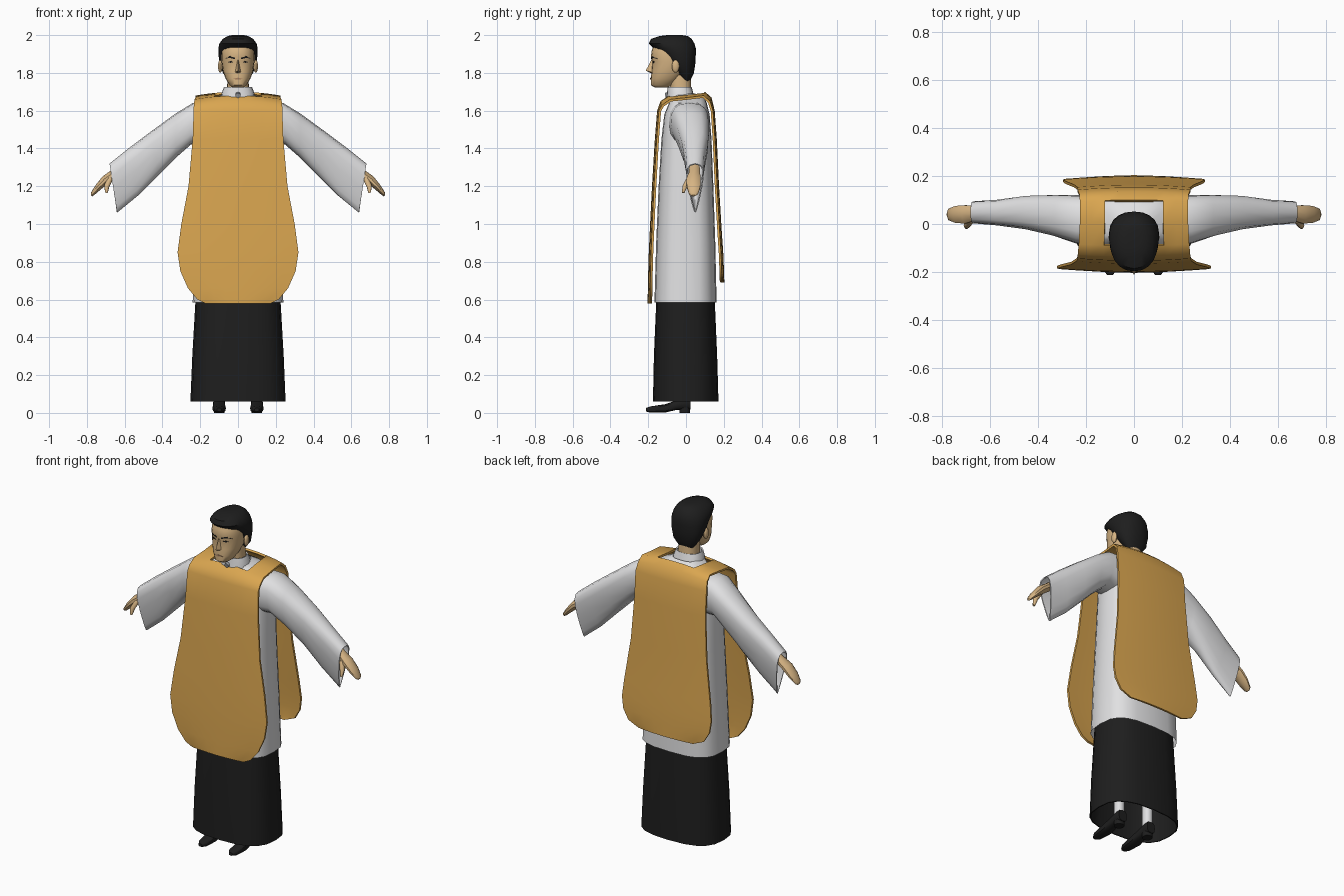
import bpy, bmesh, math
from mathutils import Vector
from mathutils.bvhtree import BVHTree

default = bpy.data.objects.get("Cube")
if default:
    bpy.data.objects.remove(default)


def material(name, red, green, blue):
    mat = bpy.data.materials.new(name)
    mat.use_nodes = True
    mat.diffuse_color = (red, green, blue, 1)
    shader = mat.node_tree.nodes["Principled BSDF"]
    shader.inputs["Base Color"].default_value = (red, green, blue, 1)
    shader.inputs["Roughness"].default_value = 0.8
    return mat


GOLD = material("gold cloth", .70, .38, .08)
WHITE = material("white linen", .75, .75, .76)
BLACK = material("black cloth", .013, .013, .013)
SKIN = material("skin", .68, .46, .23)
LIP = material("lip brown", .38, .21, .11)
GREY = material("grey metal", .30, .31, .33)


def finish(name, bm, mat, thickness=0.0, angle=40):
    """Turn a bmesh into a named, coloured, smooth-shaded object."""
    bmesh.ops.recalc_face_normals(bm, faces=bm.faces)
    if thickness:
        bmesh.ops.solidify(bm, geom=bm.faces[:], thickness=thickness)
        bmesh.ops.recalc_face_normals(bm, faces=bm.faces)
    mesh = bpy.data.meshes.new(name)
    bm.to_mesh(mesh)
    bm.free()
    mesh.materials.append(mat)
    mesh.shade_smooth()
    mesh.set_sharp_from_angle(angle=math.radians(angle))
    obj = bpy.data.objects.new(name, mesh)
    bpy.context.collection.objects.link(obj)
    return obj


def oval(sides, power):
    """Points of a rounded unit outline, starting at the front."""
    points = []
    for i in range(sides):
        a = math.tau * i / sides - math.pi / 2
        c, s = math.cos(a), math.sin(a)
        points.append((math.copysign(abs(c) ** (2 / power), c),
                       math.copysign(abs(s) ** (2 / power), s)))
    return points


def loft(name, rings, mat, caps=True, thickness=0.0, angle=40):
    """Skin a list of closed rings of points."""
    bm = bmesh.new()
    loops = [[bm.verts.new(p) for p in ring] for ring in rings]
    count = len(loops[0])
    for low, high in zip(loops, loops[1:]):
        for i in range(count):
            j = (i + 1) % count
            bm.faces.new((low[i], low[j], high[j], high[i]))
    if caps:
        bm.faces.new(loops[0])
        bm.faces.new(loops[-1])
    return finish(name, bm, mat, thickness, angle)


def upright(name, sections, mat, power=2.3, sides=20, **options):
    """Loft horizontal ovals given as (height, front, back, half width)."""
    rings = [[(c * w, (front + back) / 2 + s * (back - front) / 2, z)
              for c, s in oval(sides, power)]
             for z, front, back, w in sections]
    return loft(name, rings, mat, **options)


def limb(name, sections, mat, across=Vector((0, 1, 0)), sides=10):
    """Loft ovals along a path of (centre, half width, half thickness)."""
    path = (Vector(sections[-1][0]) - Vector(sections[0][0])).normalized()
    up = path.cross(across).normalized()
    rings = [[Vector(p) + across * (c * w) + up * (s * t)
              for c, s in oval(sides, 2)] for p, w, t in sections]
    return loft(name, rings, mat)


def ball(name, centre, size, mat):
    bm = bmesh.new()
    bmesh.ops.create_uvsphere(bm, u_segments=12, v_segments=8, radius=1)
    bmesh.ops.scale(bm, vec=size, verts=bm.verts)
    bmesh.ops.translate(bm, vec=centre, verts=bm.verts)
    return finish(name, bm, mat)


# Long black skirt and white robe
upright("skirt", [(.06, -.175, .172, .252), (.3, -.17, .165, .242),
                  (.65, -.155, .15, .222)],
        BLACK, power=2.7, caps=False, thickness=.006)
upright("robe_body", [(.585, -.167, .162, .24), (.9, -.158, .155, .228),
                      (1.2, -.145, .145, .216), (1.45, -.13, .135, .21),
                      (1.58, -.115, .125, .2), (1.64, -.09, .11, .18),
                      (1.665, -.08, .1, .12), (1.69, -.085, .05, .075)],
        WHITE, power=3, caps=False)

# Gold vestment: rows of (depth, height, half width) from front hem to back hem
rows = [(-.203, .578, .17), (-.203, .6, .215), (-.202, .66, .265),
        (-.2, .75, .305), (-.197, .85, .32), (-.19, 1, .30),
        (-.18, 1.2, .262), (-.165, 1.45, .24), (-.153, 1.6, .235),
        (-.135, 1.65, .234), (-.09, 1.68, .23), (.01, 1.69, .225),
        (.1, 1.7, .225), (.135, 1.67, .228), (.152, 1.6, .235),
        (.163, 1.45, .235), (.175, 1.2, .25), (.19, .95, .285),
        (.197, .85, .295), (.2, .78, .285), (.202, .72, .25),
        (.203, .69, .18)]
columns = [-1, -.78, -.54, -.28, 0, .28, .54, .78, 1]
bm = bmesh.new()
grid = []
for y, z, w in rows:
    shoulder = .02 if z > 1.62 else 0
    grid.append([bm.verts.new((u * w, y * (1 - .06 * u * u),
                               z - shoulder * u * u)) for u in columns])
for r in range(len(rows) - 1):
    for c in range(len(columns) - 1):
        in_neck_hole = r in (10, 11) and 2 <= c <= 5
        if not in_neck_hole:
            bm.faces.new((grid[r][c], grid[r][c + 1],
                          grid[r + 1][c + 1], grid[r + 1][c]))
finish("vestment", bm, GOLD, thickness=.012, angle=50)

# Neck, collar and stud
upright("neck", [(1.66, -.08, .03, .06), (1.79, -.09, .025, .055)], SKIN)
upright("collar", [(1.655, -.105, .05, .092), (1.695, -.1, .038, .086),
                   (1.725, -.098, .03, .074)],
        WHITE, caps=False, thickness=.008)
limb("collar_stud", [((0, -.095, 1.683), .016, .016),
                     ((0, -.11, 1.68), .013, .013)],
     GREY, across=Vector((1, 0, 0)))

# Head and hair
head = upright("head", [(1.722, -.165, -.1, .028), (1.735, -.185, -.07, .045),
                        (1.77, -.186, -.03, .066), (1.81, -.182, 0, .08),
                        (1.86, -.178, .02, .087), (1.885, -.186, .025, .088),
                        (1.92, -.181, .03, .087), (1.95, -.17, .03, .08),
                        (1.97, -.13, 0, .05)], SKIN)
upright("hair", [(1.755, -.02, .02, .045), (1.8, -.05, .042, .08),
                 (1.855, -.105, .05, .098), (1.9, -.13, .052, .104),
                 (1.93, -.17, .052, .104), (1.955, -.197, .045, .099),
                 (1.98, -.185, .03, .08), (1.995, -.14, .01, .055),
                 (2, -.1, -.02, .03)], BLACK, power=2.2)

# Nose
bm = bmesh.new()
bridge, tip, base, left, right = [bm.verts.new(p) for p in (
    (0, -.18, 1.875), (0, -.213, 1.812), (0, -.18, 1.796),
    (.019, -.172, 1.802), (-.019, -.172, 1.802))]
for corners in ((bridge, tip, left), (bridge, right, tip),
                (tip, base, left), (tip, right, base)):
    bm.faces.new(corners)
finish("nose", bm, SKIN)

# Painted face details laid on the head surface
surface = BVHTree.FromPolygons([v.co for v in head.data.vertices],
                               [p.vertices for p in head.data.polygons])


def face_plate(name, outline, mat):
    bm = bmesh.new()
    verts = []
    for x, z in outline:
        hit = surface.ray_cast(Vector((x, -1, z)), Vector((0, 1, 0)))[0]
        verts.append(bm.verts.new(hit - Vector((0, .004, 0))))
    bm.faces.new(verts)
    finish(name, bm, mat, thickness=.002)


face_plate("mouth", [(-.028, 1.768), (0, 1.764), (.028, 1.768), (0, 1.775)], LIP)
for side, label in ((1, "left"), (-1, "right")):
    face_plate(label + "_brow", [(side * x, z) for x, z in (
        (.016, 1.872), (.045, 1.88), (.07, 1.874),
        (.045, 1.889), (.016, 1.88))], BLACK)
    face_plate(label + "_eye", [(side * x, z) for x, z in (
        (.024, 1.857), (.04, 1.853), (.054, 1.857), (.04, 1.863))], BLACK)
    ball(label + "_ear", (side * .094, -.055, 1.835), (.012, .02, .034), SKIN)

    # Wide hanging sleeve: top point, bottom point, front, back, taper
    rings = []
    for tx, tz, bx, bz, front, back, taper in (
            (.17, 1.645, .17, 1.42, -.09, .12, 0),
            (.24, 1.64, .25, 1.42, -.085, .125, .1),
            (.33, 1.585, .33, 1.35, -.06, .13, .2),
            (.46, 1.49, .42, 1.26, -.035, .13, .4),
            (.58, 1.4, .53, 1.15, -.02, .115, .6),
            (.68, 1.32, .64, 1.06, -.013, .11, .8)):
        ring = []
        for c, s in oval(16, 2.6):
            f = (s + 1) / 2
            depth = c * (back - front) / 2 * (1 - taper * (1 - f))
            ring.append((side * (bx + (tx - bx) * f),
                         (front + back) / 2 + depth, bz + (tz - bz) * f))
        rings.append(ring)
    loft(label + "_sleeve", rings, WHITE, caps=False, thickness=.006)

    # Hand and thumb
    limb(label + "_hand", [((side * .57, .045, 1.33), .028, .024),
                           ((side * .65, .045, 1.27), .03, .024),
                           ((side * .7, .04, 1.235), .04, .024),
                           ((side * .74, .04, 1.195), .037, .018),
                           ((side * .77, .04, 1.16), .025, .011),
                           ((side * .776, .04, 1.15), .01, .005)], SKIN)
    limb(label + "_thumb", [((side * .675, .02, 1.245), .016, .016),
                            ((side * .695, -.005, 1.2), .014, .014),
                            ((side * .697, -.015, 1.165), .007, .007)], SKIN)

    # Shoe, heel and stockinged ankle
    rings = []
    for y, w, top, bottom in ((-.213, .012, .026, .008), (-.19, .027, .034, .002),
                              (-.11, .036, .046, .002), (-.05, .031, .066, .016),
                              (0, .032, .085, .018), (.025, .027, .085, .018)):
        rings.append([(side * .1 + c * w, y, (top + bottom) / 2
                       + s * (top - bottom) / 2) for c, s in oval(12, 3)])
    loft(label + "_shoe", rings, BLACK)
    for part, low, high, front, back, w, mat in (
            ("_heel", 0, .03, -.035, .022, .028, BLACK),
            ("_stocking", .07, .3, -.035, .022, .027, WHITE)):
        leg = upright(label + part, [(low, front, back, w),
                                     (high, front, back, w)], mat, sides=12)
        leg.location.x = side * .1
